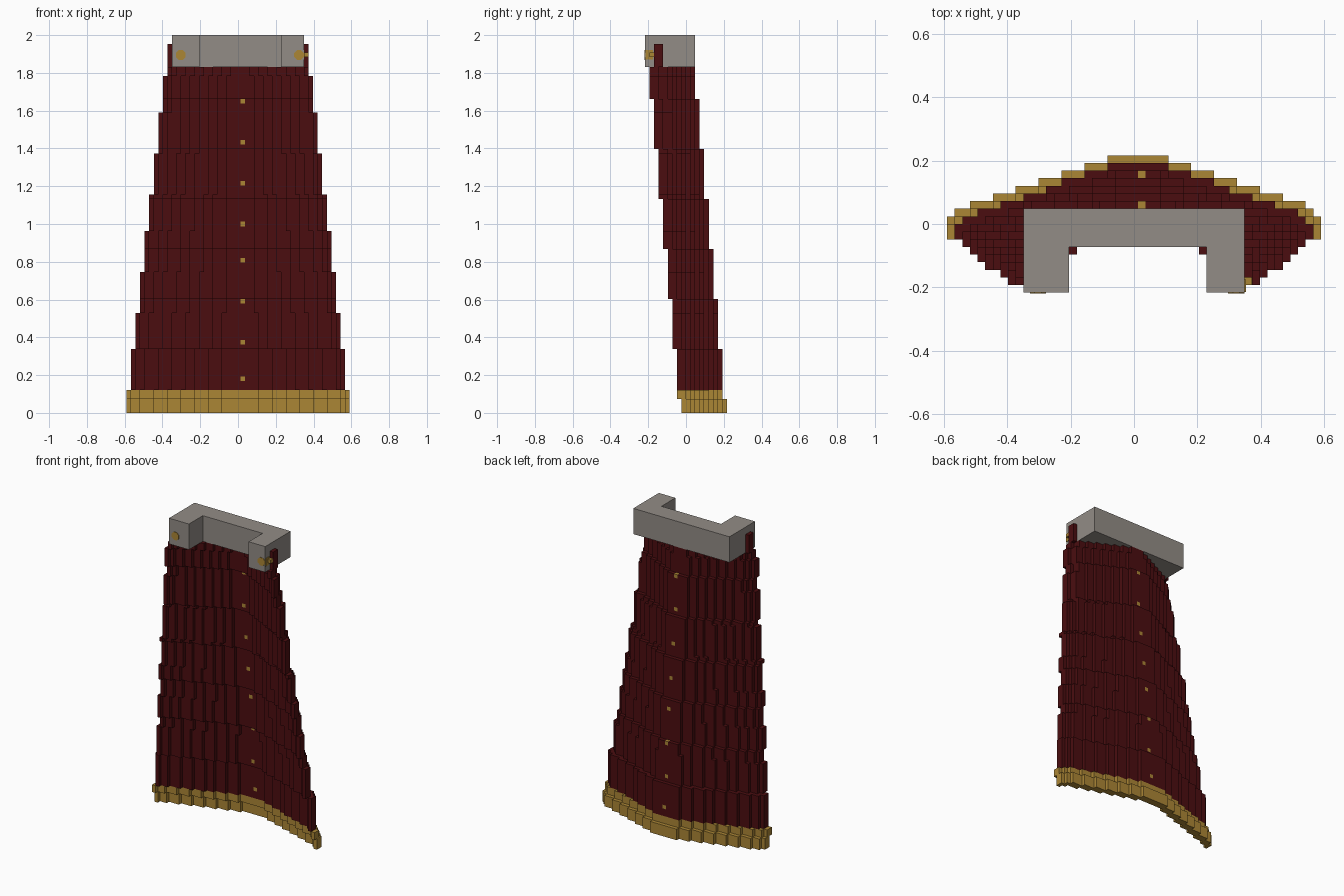
import bpy, bmesh, math

if "Cube" in bpy.data.objects:
    bpy.data.objects.remove(bpy.data.objects["Cube"])

V = 2 / 83                                   # block size
X_STEPS = (5, 14, 22, 31, 40, 48, 57, 66, 74)    # rows where the cape narrows
Y_STEPS = (3, 14, 25, 36, 47, 58, 69)            # rows where the cape leans forward
STUD_ROWS = (7, 15, 24, 33, 41, 50, 59, 68)
HEM_ROWS, COLLAR_ROW, TOP_ROW = 5, 76, 81


def material(name, rgb):
    m = bpy.data.materials.new(name)
    m.diffuse_color = (*rgb, 1)
    m.use_nodes = True
    m.node_tree.nodes["Principled BSDF"].inputs["Base Color"].default_value = m.diffuse_color
    return m


RED = material("dark red cloth", (0.070, 0.004, 0.005))
GOLD = material("gold trim", (0.41, 0.24, 0.036))
GREY = material("warm grey", (0.29, 0.265, 0.24))


def finish(bm, name, mats):
    me = bpy.data.meshes.new(name)
    bm.to_mesh(me)
    bm.free()
    for m in mats:
        me.materials.append(m)
    ob = bpy.data.objects.new(name, me)
    bpy.context.collection.objects.link(ob)
    return ob


# Cape: curved sheet of blocks, two thick, narrowing and leaning forward upward
blocks = {}
for k in range(TOP_ROW):
    half = 24 - sum(k >= s for s in X_STEPS)
    back = 9 - sum(k >= s for s in Y_STEPS)
    for i in range(-half, half + 1):
        if k >= COLLAR_ROW and abs(i) < 15:
            continue
        depth = max(0, min(7, math.floor((abs(i - 0.5) * 24 / half - 1) / 3)))
        if abs(i) == half and k < COLLAR_ROW:
            depth = 8
        gold = k < HEM_ROWS or (i == 1 and k in STUD_ROWS)
        for j in (1, 2):
            blocks[(i, back - depth - j, k)] = int(gold)

SIDES = {
    (1, 0, 0): ((1, 0, 0), (1, 1, 0), (1, 1, 1), (1, 0, 1)),
    (-1, 0, 0): ((0, 0, 0), (0, 0, 1), (0, 1, 1), (0, 1, 0)),
    (0, 1, 0): ((0, 1, 0), (0, 1, 1), (1, 1, 1), (1, 1, 0)),
    (0, -1, 0): ((0, 0, 0), (1, 0, 0), (1, 0, 1), (0, 0, 1)),
    (0, 0, 1): ((0, 0, 1), (1, 0, 1), (1, 1, 1), (0, 1, 1)),
    (0, 0, -1): ((0, 0, 0), (0, 1, 0), (1, 1, 0), (1, 0, 0)),
}
bm = bmesh.new()
verts = {}
for (i, j, k), mat in blocks.items():
    for (dx, dy, dz), corners in SIDES.items():
        if (i + dx, j + dy, k + dz) in blocks:
            continue
        ring = []
        for a, b, c in corners:
            key = (i + a, j + b, k + c)
            if key not in verts:
                verts[key] = bm.verts.new(((key[0] - 0.5) * V, key[1] * V, key[2] * V))
            ring.append(verts[key])
        bm.faces.new(ring).material_index = mat
# merge flat areas of the same colour
bmesh.ops.dissolve_limit(bm, angle_limit=0.01, verts=bm.verts[:], edges=bm.edges[:],
                         delimit={'MATERIAL'})
finish(bm, "cape", (RED, GOLD))

# Collar: U-shaped slab, open to the front
outline = [(-14.5, -9), (-8.5, -9), (-8.5, -3), (9.5, -3),
           (9.5, -9), (14.5, -9), (14.5, 2), (-14.5, 2)]
bm = bmesh.new()
base = bm.faces.new([bm.verts.new((x * V, y * V, COLLAR_ROW * V)) for x, y in outline])
ext = bmesh.ops.extrude_face_region(bm, geom=[base])
for v in ext["geom"]:
    if isinstance(v, bmesh.types.BMVert):
        v.co.z = 2.0
bmesh.ops.recalc_face_normals(bm, faces=bm.faces[:])
finish(bm, "collar", (GREY,))


def box(name, lo, hi, mat):
    bm = bmesh.new()
    bmesh.ops.create_cube(bm, size=1)
    for v in bm.verts:
        v.co = [(a + b) / 2 + c * (b - a) for a, b, c in zip(lo, hi, v.co)]
    return finish(bm, name, (mat,))


# Clasps: thin octagonal discs on the collar front
for name, x in (("left_clasp", -0.303), ("right_clasp", 0.323)):
    bpy.ops.mesh.primitive_cylinder_add(vertices=8, radius=0.028, depth=0.006,
                                        location=(x, -9 * V, 1.895),
                                        rotation=(math.pi / 2, 0, math.pi / 8))
    ob = bpy.context.object
    ob.rotation_euler = (math.pi / 2, math.pi / 8, 0)
    ob.name = name
    ob.data.materials.append(GOLD)

# Side plate and pin joining the right clasp to the cape edge
box("clasp_side_plate", (0.345, -0.215, 1.87), (0.353, -0.175, 1.92), GOLD)
box("clasp_pin", (0.345, -0.193, 1.885), (0.373, -0.165, 1.908), GOLD)
